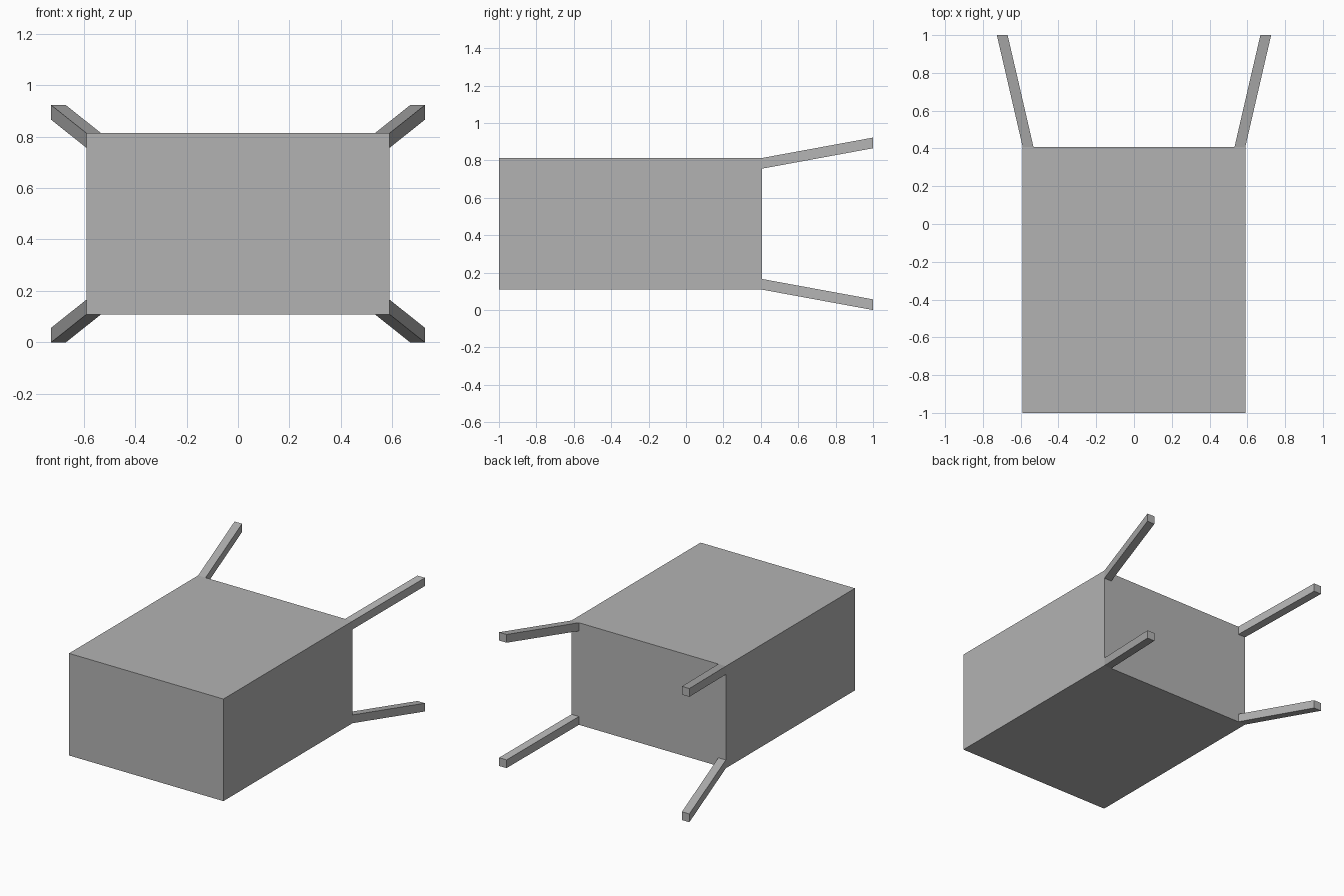
import bpy
import bmesh

old = bpy.data.objects.get("Cube")
if old:
    bpy.data.objects.remove(old, do_unlink=True)

# Single grey material
grey = bpy.data.materials.new("plain grey")
grey.use_nodes = True
color = (0.45, 0.45, 0.45, 1)
grey.diffuse_color = color
grey.node_tree.nodes["Principled BSDF"].inputs["Base Color"].default_value = color

MID_Z = 0.461
HALF_W, HALF_H = 0.589, 0.352
FRONT, BACK, TIP = -1.0, 0.407, 1.0
LEG = 0.057
SPLAY_X, SPLAY_Z = 0.137, 0.109


def prism(name, start, end):
    """Join two rectangles, each given as (x0, x1, z0, z1, y)."""
    bm = bmesh.new()
    rings = []
    for x0, x1, z0, z1, y in (start, end):
        corners = ((x0, z0), (x1, z0), (x1, z1), (x0, z1))
        rings.append([bm.verts.new((x, y, z)) for x, z in corners])
    a, b = rings
    bm.faces.new(a)
    bm.faces.new(b[::-1])
    for i in range(4):
        j = (i + 1) % 4
        bm.faces.new((a[j], a[i], b[i], b[j]))
    bmesh.ops.recalc_face_normals(bm, faces=bm.faces)
    mesh = bpy.data.meshes.new(name)
    bm.to_mesh(mesh)
    bm.free()
    mesh.materials.append(grey)
    obj = bpy.data.objects.new(name, mesh)
    bpy.context.collection.objects.link(obj)
    return obj


# Closed box body
body = (-HALF_W, HALF_W, MID_Z - HALF_H, MID_Z + HALF_H)
prism("box_body", (*body, FRONT), (*body, BACK))

# Four splayed legs on the back corners
for side, sx in (("left", 1), ("right", -1)):
    for level, sz in (("upper", 1), ("lower", -1)):
        def section(dx, dz, y):
            xs = sorted((sx * (HALF_W + dx - LEG), sx * (HALF_W + dx)))
            zs = sorted((MID_Z + sz * (HALF_H + dz - LEG), MID_Z + sz * (HALF_H + dz)))
            return (*xs, *zs, y)
        prism(f"{level}_{side}_leg", section(0, 0, BACK), section(SPLAY_X, SPLAY_Z, TIP))
